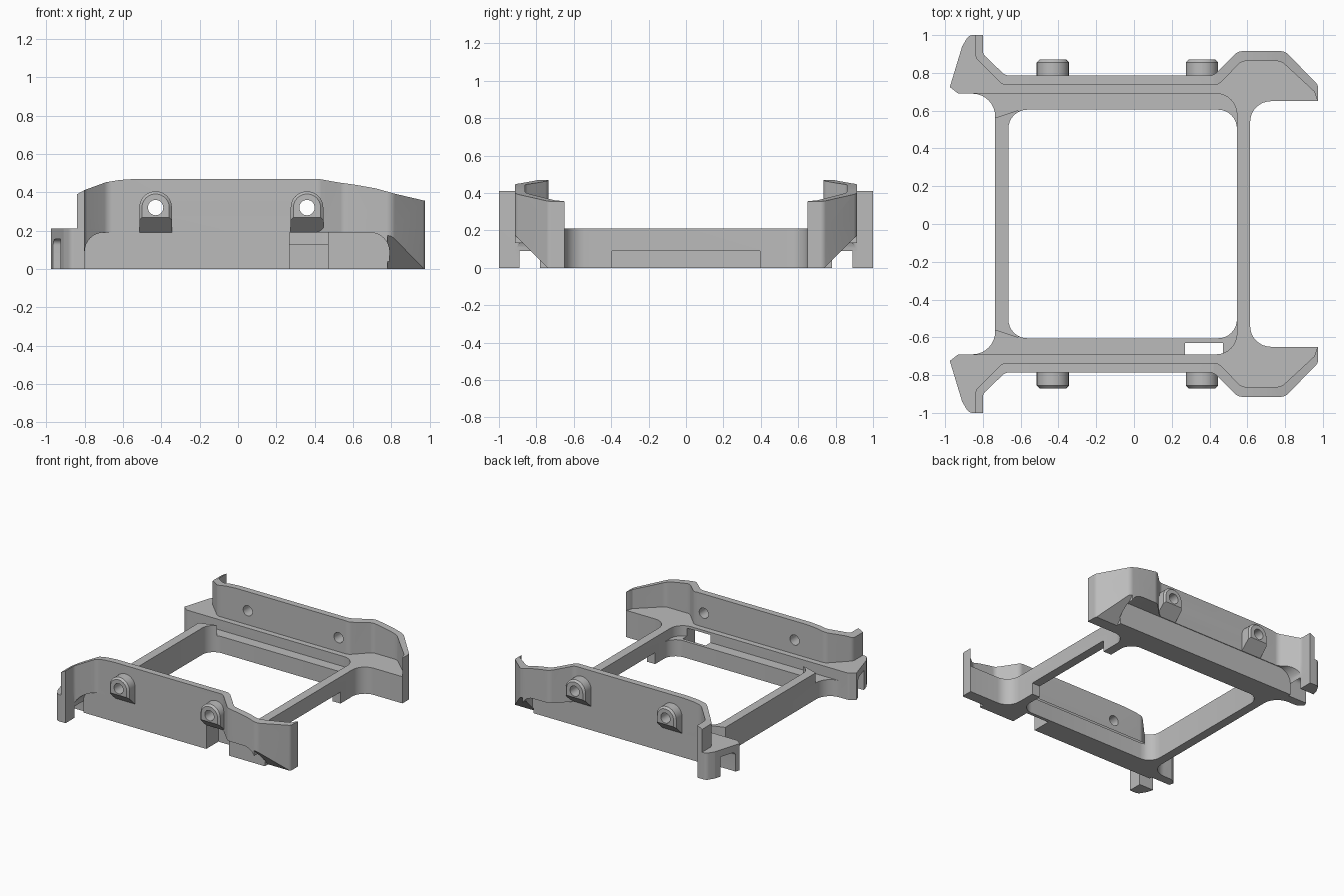
import bpy, bmesh, math
from mathutils import Vector

cube = bpy.data.objects.get("Cube")
if cube:
    bpy.data.objects.remove(cube, do_unlink=True)

grey = bpy.data.materials.new("plain grey")
grey.use_nodes = True
colour = (0.5, 0.5, 0.5, 1)
grey.diffuse_color = colour
grey.node_tree.nodes["Principled BSDF"].inputs["Base Color"].default_value = colour


def rounded(points, steps=8):
    """Outline from (a, b) or (a, b, radius) corners, filleting those with a radius."""
    out = []
    for i, p in enumerate(points):
        corner = Vector(p[:2])
        if len(p) < 3:
            out.append(corner)
            continue
        u = (Vector(points[i - 1][:2]) - corner).normalized()
        v = (Vector(points[(i + 1) % len(points)][:2]) - corner).normalized()
        half = u.angle(v) / 2
        centre = corner + (u + v).normalized() * (p[2] / math.sin(half))
        start = corner + u * (p[2] / math.tan(half)) - centre
        end = corner + v * (p[2] / math.tan(half)) - centre
        sweep = start.angle_signed(end)
        for k in range(steps + 1):
            t = -sweep * k / steps
            c, s = math.cos(t), math.sin(t)
            out.append(centre + Vector((start.x * c - start.y * s, start.x * s + start.y * c)))
    return out


def prism(name, points, low, high, axis="z", side=1, chamfer=0):
    """Extrude an outline along an axis; side = -1 mirrors it to the front."""
    place = {"z": lambda a, b, h: (a, b * side, h),
             "y": lambda a, b, h: (a, h * side, b),
             "x": lambda a, b, h: (h, a * side, b)}[axis]
    bm = bmesh.new()
    outline = rounded(points)
    ends = [[bm.verts.new(place(p[0], p[1], h)) for p in outline] for h in (low, high)]
    bm.faces.new(ends[0])
    cap = bm.faces.new(ends[1])
    for i in range(len(outline)):
        j = (i + 1) % len(outline)
        bm.faces.new((ends[0][i], ends[0][j], ends[1][j], ends[1][i]))
    bmesh.ops.recalc_face_normals(bm, faces=bm.faces[:])
    if chamfer:
        bmesh.ops.bevel(bm, geom=cap.edges[:], offset=chamfer, segments=1, affect="EDGES")
    mesh = bpy.data.meshes.new(name)
    bm.to_mesh(mesh)
    bm.free()
    mesh.materials.append(grey)
    obj = bpy.data.objects.new(name, mesh)
    bpy.context.collection.objects.link(obj)
    return obj


def cut(obj, *args, **kw):
    """Subtract a prism from an object and discard the cutter."""
    cutter = prism("cutter", *args, **kw)
    cutter.hide_render = True
    mod = obj.modifiers.new("cut", "BOOLEAN")
    mod.operation, mod.solver, mod.object = "DIFFERENCE", "EXACT", cutter
    graph = bpy.context.evaluated_depsgraph_get()
    graph.update()
    mesh = bpy.data.meshes.new_from_object(obj.evaluated_get(graph))
    obj.modifiers.clear()
    obj.data = mesh
    bpy.data.objects.remove(cutter, do_unlink=True)


def box(a0, a1, b0, b1):
    return [(a0, b0), (a1, b0), (a1, b1), (a0, b1)]


# Outer edge shared by the frame and the tall walls, left to right
outer = [(-.8, 1), (-.8, .9, .04), (-.68, .785, .06), (.42, .785, .06),
         (.55, .915, .06), (.8, .915, .06), (.975, .735, .04), (.975, .65)]

# Base frame: end rails, side rails, hoods and wings in one outline
half = [(-.735, .69, .12), (-.93, .69, .03), (-.975, .725), (-.91, .94, .03), (-.875, 1, .04)]
half += outer + [(.615, .65, .11)]
mirrored = [(p[0], -p[1], *p[2:]) for p in reversed(half)]
frame = prism("base_frame", half + mirrored, 0, .21)
cut(frame, [(x, y, .1) for x, y in box(-.665, .545, -.605, .605)], -.1, .4)

for s in (1, -1):
    # Sunken ledge along the inside of each side rail
    cut(frame, [(-1, .69), (.545, .69, .11), (.545, .5), (.5, .5),
                (-.62, .6), (-.74, .56), (-1, .5)], .13, .4, side=s)
    # Rounded pocket below the wall and hood
    cut(frame, [(-.8, -.1), (-.8, .19, .1), (.79, .19, .1), (.79, -.1)],
        .78, 1.2, axis="y", side=s)
    # Sloped underside of the hood tip
    cut(frame, [(.73, -.01), (1.2, -.01), (1.2, .46)], .78, 1.1, axis="x", side=s)
    # Gap between the two feet under the wing
    cut(frame, [(.76, -.1), (.76, .155, .03), (.89, .155), (.89, -.1)],
        -1.1, -.8, axis="x", side=s)

# Latch slot in the front rail and notch under the left end rail
cut(frame, box(.27, .47, -.9, -.63), -.1, .19)
cut(frame, box(-.395, .395, -.1, .09), .5, .7, axis="x")

inner = [(.966, .665), (.955, .7, .02), (.78, .862, .06), (.57, .862, .05), (.445, .735, .06),
         (-.695, .735, .06), (-.84, .88, .05), (-.84, 1)]
wall_top = [(-.9, .37), (-.84, .39), (-.8, .412), (-.69, .452), (-.62, .464), (-.53, .47),
            (.42, .47), (.52, .452), (.62, .438), (.72, .42), (.82, .392), (1, .35),
            (1, .7), (-.9, .7)]
holes = (-.43, .36)


def hole_outline(x):
    return [(a, b, .0399) for a, b in box(x - .04, x + .04, .28, .36)]


for s, where in ((1, "back"), (-1, "front")):
    # Tall wall with a sweeping top edge and bolt holes
    wall = prism(where + "_wall", outer + inner, .21, .6, side=s)
    cut(wall, wall_top, .5, 1.2, axis="y", side=s)
    for x in holes:
        cut(wall, hole_outline(x), .6, .95, axis="y", side=s)

    # Arched bolt lugs with a sloped underside
    for x, end in zip(holes, ("right", "left")):
        arch = [(x - .085, .19), (x + .085, .19),
                (x + .085, .405, .084), (x - .085, .405, .084)]
        lug = prism(f"{where}_{end}_lug", arch, .785, .87, axis="y", side=s, chamfer=.014)
        cut(lug, [(.775, .18), (.89, .288), (.89, .1), (.775, .1)],
            x - .2, x + .2, axis="x", side=s)
        cut(lug, hole_outline(x), .6, .95, axis="y", side=s)

# Smooth the rounded corners, keep real edges crisp
bpy.ops.object.select_all(action="DESELECT")
for obj in bpy.context.collection.objects:
    if obj.type == "MESH" and grey.name in obj.data.materials:
        obj.select_set(True)
        bpy.context.view_layer.objects.active = obj
bpy.ops.object.shade_smooth_by_angle(angle=math.radians(28))
